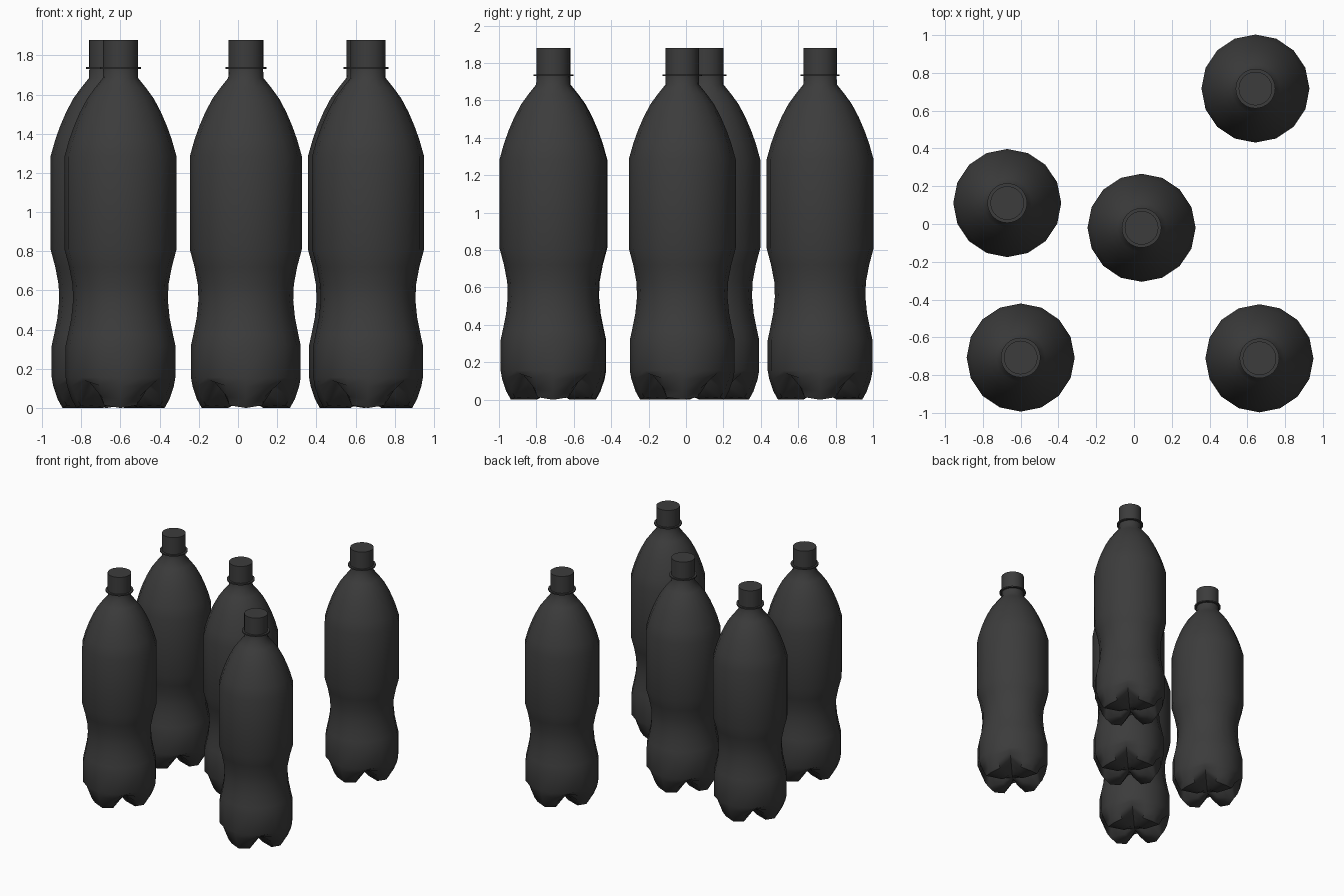
import bpy, bmesh
from math import cos, sin, pi, radians

if "Cube" in bpy.data.objects:
    bpy.data.objects.remove(bpy.data.objects["Cube"])

plastic = bpy.data.materials.new("dark_grey_plastic")
plastic.use_nodes = True
grey = (0.045, 0.045, 0.045, 1)
plastic.diffuse_color = grey
plastic.node_tree.nodes["Principled BSDF"].inputs["Base Color"].default_value = grey

SIDES = 16


def lathe(name, rows, sides, bottom=None, top=None):
    """Skin stacked rings; each row is a function of side index giving (radius, height)."""
    bm = bmesh.new()
    rings = []
    for row in rows:
        ring = []
        for i in range(sides):
            r, z = row(i)
            a = 2 * pi * i / sides
            ring.append(bm.verts.new((r * cos(a), r * sin(a), z)))
        rings.append(ring)
    for low, high in zip(rings, rings[1:]):
        for i in range(sides):
            j = (i + 1) % sides
            bm.faces.new((low[i], low[j], high[j], high[i]))
    # Close the ends with a fan of triangles
    for ring, z in ((rings[0], bottom), (rings[-1], top)):
        if z is not None:
            hub = bm.verts.new((0, 0, z))
            for i in range(sides):
                bm.faces.new((ring[i], ring[(i + 1) % sides], hub))
    bmesh.ops.recalc_face_normals(bm, faces=bm.faces)
    mesh = bpy.data.meshes.new(name)
    bm.to_mesh(mesh)
    bm.free()
    mesh.materials.append(plastic)
    return mesh


def plain(r, z):
    return lambda i: (r, z)


def petal(foot, notch):
    """Blend between foot and notch around the base: four feet, four notches."""
    weights = (1, 0.88, 0, 0.88)

    def row(i):
        w = weights[i % 4]
        return tuple(n + (f - n) * w for f, n in zip(foot, notch))
    return row


# Four-footed base, from the hub outward and up
base = [petal((0.05, 0.025), (0.04, 0.04)),
        petal((0.09, 0.0), (0.08, 0.06)),
        petal((0.16, 0.0), (0.13, 0.09)),
        petal((0.225, 0.0), (0.18, 0.115)),
        petal((0.25, 0.045), (0.225, 0.132)),
        petal((0.272, 0.11), (0.26, 0.14))]

# Body: grip waist, straight label area, shoulder and neck
body = [(0.28, 0.155), (0.28, 0.32), (0.268, 0.375), (0.251, 0.46), (0.242, 0.55),
        (0.245, 0.63), (0.262, 0.72), (0.286, 0.81), (0.286, 1.285), (0.262, 1.37),
        (0.237, 1.44), (0.207, 1.51), (0.17, 1.58), (0.13, 1.635), (0.09, 1.685),
        (0.088, 1.74)]

meshes = {
    "bottle_body": lathe("bottle_body", base + [plain(*p) for p in body], SIDES, bottom=0.03),
    "neck_ring": lathe("neck_ring", [plain(0.085, 1.73), plain(0.105, 1.73),
                                     plain(0.105, 1.74), plain(0.085, 1.74)], 32),
    "cap": lathe("cap", [plain(0.089, 1.738), plain(0.089, 1.88)], 32, top=1.88),
}

# Five standing bottles
spots = [(0.643, 0.717), (-0.671, 0.111), (0.04, -0.02), (-0.6, -0.707), (0.664, -0.711)]
bpy.ops.object.select_all(action='DESELECT')
for n, (x, y) in enumerate(spots, 1):
    for part, mesh in meshes.items():
        obj = bpy.data.objects.new(f"{part}_{n}", mesh.copy())
        obj.location = (x, y, 0)
        bpy.context.collection.objects.link(obj)
        obj.select_set(True)
        bpy.context.view_layer.objects.active = obj
bpy.ops.object.shade_smooth_by_angle(angle=radians(50))
